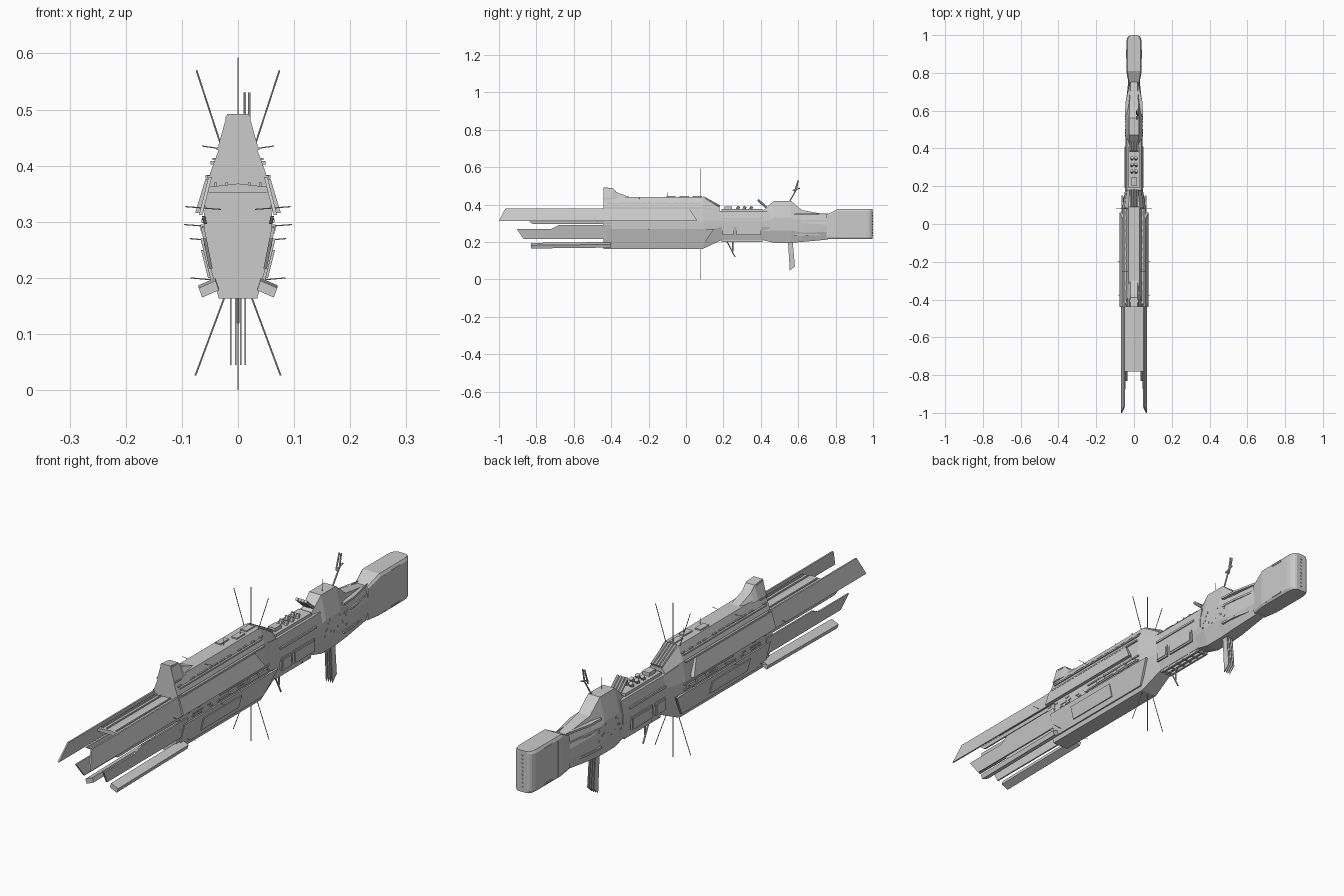
import bpy
import bmesh
import random
from math import sin, cos, pi
from mathutils import Vector, Matrix

default_cube = bpy.data.objects.get("Cube")
if default_cube:
    bpy.data.objects.remove(default_cube, do_unlink=True)

random.seed(4)

# Shared levels and stations of the ship
keel, middle, deck, shoulder, roof = .163, .29, .38, .43, .44
bow, star, stern = -.44, .08, .998
waist_keel, waist_deck = .21, .365

hull_grey = bpy.data.materials.new("hull_grey")
hull_grey.use_nodes = True
grey = (.6, .6, .6, 1)
hull_grey.diffuse_color = grey
hull_grey.node_tree.nodes["Principled BSDF"].inputs["Base Color"].default_value = grey


def finish(name, bm):
    """Turn a bmesh into a named, flat shaded object."""
    bmesh.ops.recalc_face_normals(bm, faces=bm.faces)
    mesh = bpy.data.meshes.new(name)
    bm.to_mesh(mesh)
    bm.free()
    mesh.materials.append(hull_grey)
    obj = bpy.data.objects.new(name, mesh)
    bpy.context.collection.objects.link(obj)
    return obj


def mirrored(obj):
    """Repeat a part on the other side of the ship."""
    modifier = obj.modifiers.new("both_sides", "MIRROR")
    modifier.use_mirror_merge = False
    return obj


def hull(name, stations, foot, crown, low_knee, high_knee):
    """Skin stations (y, low, high, half width); foot and crown narrow the ends."""
    bm = bmesh.new()
    rings = []
    for y, low, high, width in stations:
        rise = high - low
        half = [(width * foot, low), (width, low + rise * low_knee),
                (width, low + rise * high_knee), (width * crown, high)]
        outline = half + [(-x, z) for x, z in reversed(half)]
        rings.append([bm.verts.new((x, y, z)) for x, z in outline])
    for ring, following in zip(rings, rings[1:]):
        for i in range(len(ring)):
            bm.faces.new((ring[i - 1], ring[i], following[i], following[i - 1]))
    bm.faces.new(rings[0])
    bm.faces.new(rings[-1])
    return finish(name, bm)


def prism(name, points, offset):
    """Extrude a planar outline along an offset."""
    bm = bmesh.new()
    face = bm.faces.new([bm.verts.new(point) for point in points])
    region = bmesh.ops.extrude_face_region(bm, geom=[face])["geom"]
    moved = [item for item in region if isinstance(item, bmesh.types.BMVert)]
    bmesh.ops.translate(bm, verts=moved, vec=offset)
    return finish(name, bm)


def beam(start, end, low, high, slant, end_slant=0):
    """Side outline of a long plate with slanted ends."""
    return [(start, low), (start + slant, high), (end + end_slant, high), (end, low)]


def side_plate(name, outline, reach, lean, thick):
    """Plate along the flank, leaning in or out with height."""
    points = [(reach + lean * (z - middle), y, z) for y, z in outline]
    return mirrored(prism(name, points, (-thick, 0, 0)))


def boxes(name, centres, size):
    """Equal boxes joined in one object."""
    bm = bmesh.new()
    scale = Matrix.Diagonal((*size, 1))
    for centre in centres:
        bmesh.ops.create_cube(bm, size=1, matrix=Matrix.Translation(centre) @ scale)
    return finish(name, bm)


def rods(name, pairs, radius, sides=6):
    """Straight rods between pairs of points."""
    bm = bmesh.new()
    for start, end in pairs:
        foot, span = Vector(start), Vector(end) - Vector(start)
        aim = span.to_track_quat("Z", "Y").to_matrix().to_4x4()
        bmesh.ops.create_cone(bm, cap_ends=True, segments=sides, radius1=radius, radius2=radius,
                              depth=span.length, matrix=Matrix.Translation(foot + span / 2) @ aim)
    return finish(name, bm)


# Main hull with the waist, then engine room and neck
hull("main_hull", [(bow, keel, deck, .061), (.09, keel, deck, .061),
                   (.19, waist_keel, waist_deck, .046), (.45, waist_keel, waist_deck, .046)],
     foot=.56, crown=.82, low_knee=.45, high_knee=.68)
hull("engine_room", [(.41, waist_keel, waist_deck, .04), (.47, .195, .42, .046), (.56, .195, .42, .046),
                     (.62, .2, .37, .045), (.76, .213, .345, .03)],
     foot=.6, crown=.55, low_knee=.3, high_knee=.6)

# Stern block with a rounded end and its nozzle grid
block_low, block_high, block_width = .215, .375, .041
rounding = [(.96 + .038 * sin(turn), block_low, block_high, block_width * (1 + cos(turn)) / 2)
            for turn in [i * pi / 8 for i in range(5)]]
hull("stern_block", [(.75, block_low, .345, .03), (.81, block_low, block_high, block_width)] + rounding,
     foot=.85, crown=.85, low_knee=.06, high_knee=.94)
columns = [(column * .0095, stern + .002 - abs(column) * .0035) for column in range(-3, 4)]
levels = [block_low + .02 + row * .015 for row in range(9)]
rods("stern_nozzles", [((x, .97, z), (x, end, z)) for x, end in columns for z in levels], .0035, 8)
mirrored(boxes("stern_slots", [(block_width, .9, z) for z in (block_low + .012, block_high - .012)],
               (.004, .05, .006)))
mirrored(boxes("stern_seam", [(block_width, .835, middle)], (.003, .004, .14)))

# Upper works and bow tower
hull("upper_works", [(bow, deck, roof, .05), (.09, deck, roof, .05), (.18, waist_deck, .385, .037)],
     foot=1, crown=.6, low_knee=.05, high_knee=.1)
hull("bow_tower", [(bow, shoulder, .492, .035), (-.39, shoulder, .487, .035),
                   (-.37, shoulder, .465, .033), (-.3, shoulder, roof, .032)],
     foot=1, crown=.55, low_knee=.05, high_knee=.1)
for z, width in ((deck, .11), (shoulder, .077), (.485, .045)):
    boxes("tower_ledge", [(0, bow + .02, z)], (width, .04, .005))
for z, x in ((deck, .053), (.405, .044)):
    mirrored(boxes("roof_ledge", [(x, -.17, z)], (.01, .5, .006)))
boxes("roof_hatches", [(-.012, -.08, roof), (.008, -.01, roof), (0, .06, roof)], (.024, .05, .01))

# Long bow blades and flank armour
side_plate("upper_blade", beam(-1, -.4, .312, deck, .035), .075, -.25, .006)
side_plate("upper_armour", beam(bow, .06, .316, .376, 0, -.04), .084, -.3, .014)
side_plate("middle_blade", beam(-.87, -.4, .217, .27, -.035), .066, .2, .006)
side_plate("middle_blade_step", beam(-.72, -.4, .27, middle, .04), .066, .2, .006)
side_plate("inner_blade", beam(-.82, -.4, .296, .31, -.02), .06, .2, .006)
side_plate("lower_armour", beam(-.42, .09, .18, .27, 0, .06), .072, .25, .009)
side_plate("flank_panel", beam(-.3, -.07, .2, .25, 0), .076, .25, .006)
mirrored(prism("lower_blade", [(x, -.83, z) for x, z in ((.04, .195), (.07, .182), (.064, .165), (.034, .178))],
               (0, .43, .005)))
ridge = [(-.053, .362), (0, .368), (.053, .362), (.053, .352), (-.053, .352)]
prism("bow_deck", [(x, -.78, z) for x, z in ridge], (0, .36, 0))
mirrored(boxes("deck_rails", [(x, -.6, .366) for x in (.02, .04)], (.005, .34, .008)))

# Side trench and framed waist panels
mirrored(boxes("trench_bars", [(.062, -.05, middle + gap) for gap in (-.008, .012)], (.006, .3, .006)))
mirrored(boxes("trench_machinery", [(.062, y, middle) for y in (-.12, 0, .06)], (.01, .05, .011)))
for y, length in ((.225, .06), (.335, .13)):
    mirrored(boxes("waist_frame", [(.046, y, .262)], (.006, length, .05)))
    mirrored(boxes("waist_panel", [(.049, y, .262)], (.005, length - .014, .036)))
mirrored(boxes("waist_ledge", [(.042, .3, .325)], (.014, .22, .008)))

# Tubes, hatches and launchers on the waist deck
mirrored(rods("slope_tubes", [((x, .09, roof), (x, .18, .39)) for x in (.006, .019)], .006, 8))
mirrored(rods("launcher_tubes", [((x, .43, .385), (x, .385, .425)) for x in (.006, .019)], .006, 8))
mirrored(rods("deck_hatches", [((.011, y, waist_deck), (.011, y + .012, .39)) for y in (.27, .305, .34)], .008, 8))
boxes("waist_deck_plate", [(0, .3, .37)], (.056, .22, .012))
boxes("waist_deck_house", [(0, .225, .38)], (.03, .04, .02))

# Neck brackets
for z, inner in ((.345, .02), (.31, .025), (.235, .02)):
    outline = [(inner, .58), (.048, .58), (.044, .65), (inner, .76)]
    mirrored(prism("neck_bracket", [(x, y, z) for x, y in outline], (0, 0, .008)))

# Antenna star and whiskers
rods("centre_spikes", [((0, star, 0), (0, star, keel)), ((0, star, shoulder), (0, star, .593))], .0015)
mirrored(rods("diagonal_spikes", [((.025, star, .42), (.074, star, .57)),
                                  ((.025, star, keel), (.076, star, .026))], .0015))
whiskers = [(star, middle, .096), (-.2, .265, .086), (-.49, .322, .094), (-.38, .195, .085), (-.25, shoulder, .064)]
mirrored(rods("side_whiskers", [((.03, y, z), (x, y, z + .005)) for y, z, x in whiskers], .001))
rods("roof_whiskers", [((.01, y, .42), (.01, y, .465)) for y in (-.1, 0, .5)], .001)

# Mast above the engine room
elbow = (.02, .59, .48)
rods("mast", [((.014, .55, .41), elbow), (elbow, (.02, .6, .53)), ((.02, .57, .475), (.02, .61, .488)),
              ((.012, .58, .47), (.012, .6, .53))], .003)

# Keel vanes, strut and rails
vane = [(.545, .21), (.57, .21), (.582, .07), (.555, .045)]
for x in (-.014, -.005, .004, .012):
    prism("keel_vane", [(x, y, z) for y, z in vane], (.002, 0, 0))
rods("keel_strut", [((0, .215, waist_keel), (0, .262, .12)), ((0, .25, waist_keel), (0, .25, .15))], .003)
boxes("keel_rails", [(x, .3, .206) for x in (-.02, 0, .02)], (.008, .22, .012))
boxes("keel_ties", [(0, .2 + tie * .04, .207) for tie in range(6)], (.05, .008, .008))

# Small scattered fittings
trench = [(.061, random.uniform(bow, star), random.choice((.28, middle, .305))) for i in range(26)]
ledges = [(.042, random.uniform(bow, star), .412) for i in range(20)]
mirrored(boxes("hull_fittings", trench + ledges, (.006, .018, .004)))
rivets = [(.046, random.uniform(.45, .6), random.uniform(.265, .325)) for i in range(14)]
mirrored(boxes("engine_room_fittings", rivets, (.004, .006, .006)))
